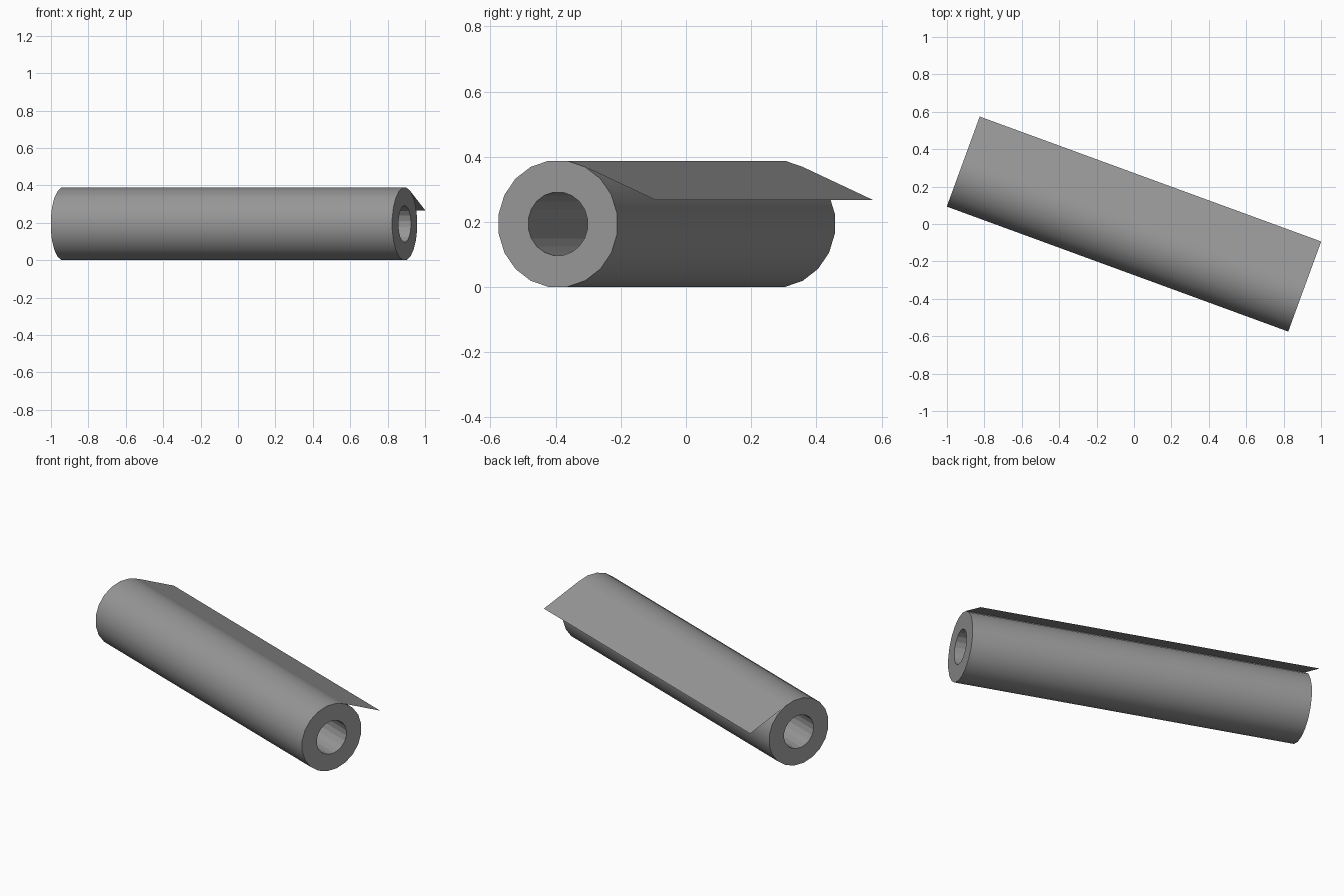
import bpy, math
from math import cos, sin, radians

if "Cube" in bpy.data.objects:
    bpy.data.objects.remove(bpy.data.objects["Cube"])

TURN = radians(-20.1)   # roll lies turned on the ground
HALF = 0.972            # half length
SEG = 20
R_OUT, R_IN = 0.196, 0.098
CY, CZ = -0.063, 0.194

grey = bpy.data.materials.new("dark_grey")
grey.diffuse_color = (0.31, 0.31, 0.31, 1)
grey.use_nodes = True
grey.node_tree.nodes["Principled BSDF"].inputs["Base Color"].default_value = grey.diffuse_color


def ring(r):
    return [(CY + r * cos(radians(9 + 360 * i / SEG)),
             CZ + r * sin(radians(9 + 360 * i / SEG))) for i in range(SEG)]


def add_object(name, verts, faces):
    mesh = bpy.data.meshes.new(name)
    mesh.from_pydata(verts, [], faces)
    mesh.materials.append(grey)
    obj = bpy.data.objects.new(name, mesh)
    bpy.context.collection.objects.link(obj)
    obj.rotation_euler.z = TURN
    bpy.ops.object.select_all(action='DESELECT')
    obj.select_set(True)
    bpy.context.view_layer.objects.active = obj
    bpy.ops.object.shade_smooth_by_angle(angle=radians(35))
    return obj


# Hollow roll: closed loop of four rings (outer left/right, inner right/left)
loops = [(-HALF, R_OUT), (HALF, R_OUT), (HALF, R_IN), (-HALF, R_IN)]
verts = [(x, y, z) for x, r in loops for y, z in ring(r)]
faces = []
for k in range(4):
    a, b = k * SEG, (k + 1) % 4 * SEG
    for i in range(SEG):
        j = (i + 1) % SEG
        faces.append((a + i, b + i, b + j, a + j))
roll = add_object("roll", verts, faces)
# the bore is faceted
for p in list(roll.data.polygons)[2 * SEG:3 * SEG]:
    p.use_smooth = False

# Loose end of the sheet, leaving the roll near its top
start = ring(R_OUT)[3]
end = (0.256, 0.267)
add_object("loose_flap",
           [(-HALF, *start), (HALF, *start), (HALF, *end), (-HALF, *end)],
           [(0, 1, 2, 3)])
for p in bpy.data.objects["loose_flap"].data.polygons:
    if p.normal.z < 0:
        p.flip()
